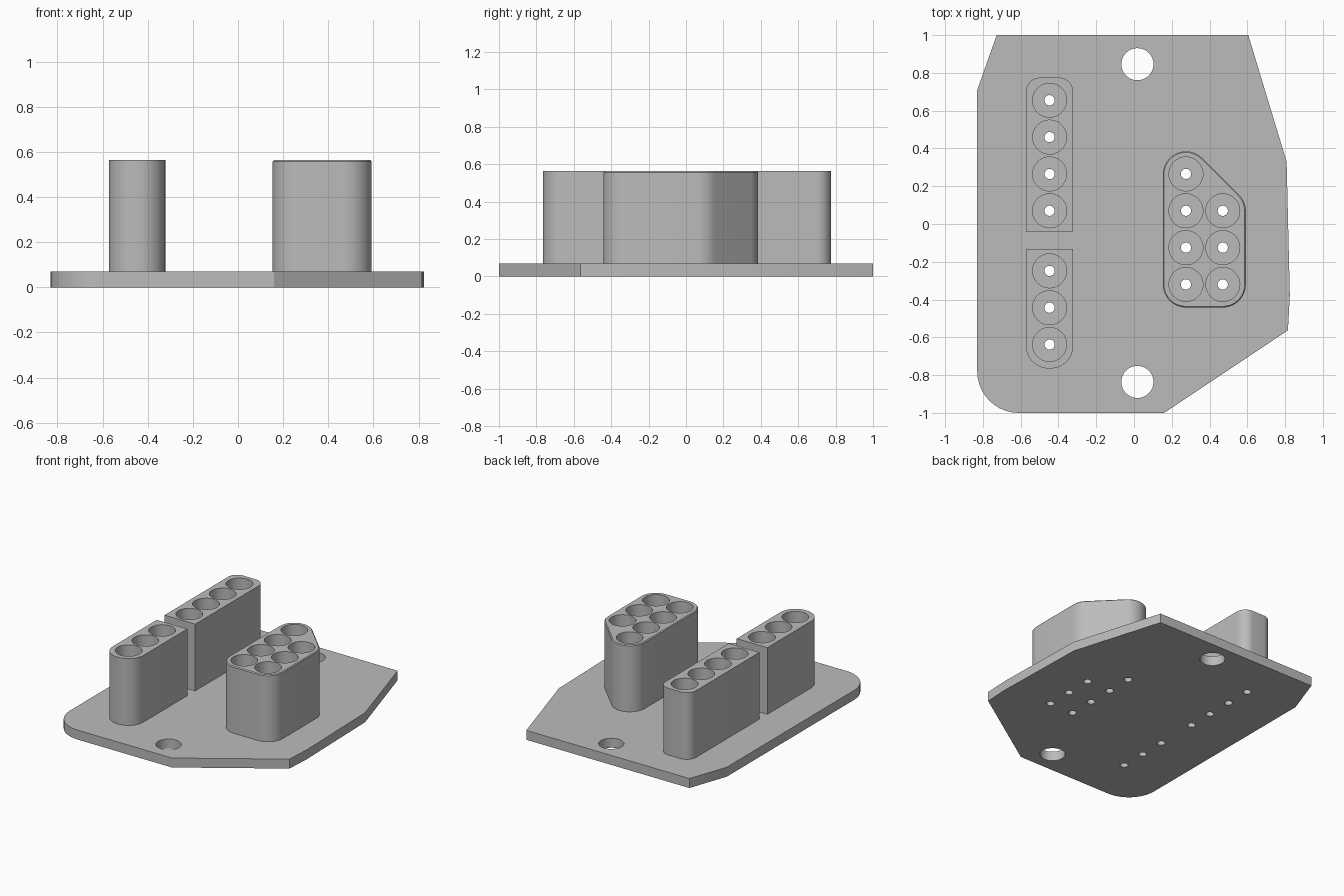
import bpy, bmesh, math
from mathutils import Vector, Matrix

cube = bpy.data.objects.get("Cube")
if cube:
    bpy.data.objects.remove(cube, do_unlink=True)

PLATE_TOP, BLOCK_TOP = 0.07, 0.563
SOCKET_R, PIN_R, MOUNT_R = 0.09, 0.027, 0.085

grey = bpy.data.materials.new("plain_grey")
grey.use_nodes = True
grey.diffuse_color = (0.5, 0.5, 0.5, 1)
grey.node_tree.nodes["Principled BSDF"].inputs["Base Color"].default_value = (0.5, 0.5, 0.5, 1)


def fillet(corners, steps=10):
    """Counter-clockwise (x, y, radius) corners to a rounded outline."""
    pts = []
    n = len(corners)
    for i, (x, y, r) in enumerate(corners):
        p = Vector((x, y))
        if r == 0:
            pts.append(p)
            continue
        a = (Vector(corners[i - 1][:2]) - p).normalized()
        b = (Vector(corners[(i + 1) % n][:2]) - p).normalized()
        half = a.angle(b) / 2
        centre = p + (a + b).normalized() * (r / math.sin(half))
        start = p + a * (r / math.tan(half)) - centre
        sweep = math.pi - 2 * half
        for k in range(steps + 1):
            pts.append(centre + Matrix.Rotation(sweep * k / steps, 2) @ start)
    return [p for i, p in enumerate(pts) if (p - pts[i - 1]).length > 0.002]


def new_object(name, bm):
    mesh = bpy.data.meshes.new(name)
    bm.to_mesh(mesh)
    bm.free()
    mesh.materials.append(grey)
    obj = bpy.data.objects.new(name, mesh)
    bpy.context.collection.objects.link(obj)
    return obj


def drilled_slab(name, corners, z0, z1, holes, chamfer=0):
    """Extrude an outline and drill round (x, y, radius) holes through it."""
    bm = bmesh.new()
    base = bm.faces.new([bm.verts.new((p.x, p.y, z0)) for p in fillet(corners)])
    top = bmesh.ops.extrude_face_region(bm, geom=[base])["geom"]
    bmesh.ops.translate(bm, vec=(0, 0, z1 - z0),
                        verts=[v for v in top if isinstance(v, bmesh.types.BMVert)])
    if chamfer:
        rim = [e for e in bm.edges if all(v.co.z > z1 - 1e-4 for v in e.verts)]
        bmesh.ops.bevel(bm, geom=rim, offset=chamfer, segments=1, affect='EDGES')
    bmesh.ops.recalc_face_normals(bm, faces=bm.faces)
    obj = new_object(name, bm)

    drill = bmesh.new()
    for x, y, r in holes:
        bmesh.ops.create_cone(drill, cap_ends=True, segments=40, radius1=r, radius2=r,
                              depth=z1 - z0 + 0.1,
                              matrix=Matrix.Translation((x, y, (z0 + z1) / 2)))
    cutter = new_object(name + "_cutter", drill)
    cutter.hide_render = True

    mod = obj.modifiers.new("holes", 'BOOLEAN')
    mod.operation, mod.solver, mod.object = 'DIFFERENCE', 'EXACT', cutter
    bpy.ops.object.select_all(action='DESELECT')
    obj.select_set(True)
    bpy.context.view_layer.objects.active = obj
    bpy.ops.object.modifier_apply(modifier=mod.name)
    bpy.data.objects.remove(cutter, do_unlink=True)
    bpy.ops.object.shade_smooth_by_angle(angle=math.radians(25))
    return obj


# Socket positions, on an even pitch
PITCH = 0.195
back_row = [(-0.447, 0.07 + PITCH * i) for i in range(4)]
front_row = [(-0.447, -0.638 + PITCH * i) for i in range(3)]
cluster = [(0.275, -0.32 + PITCH * i) for i in range(4)]
cluster += [(0.47, -0.32 + PITCH * i) for i in range(3)]

# Base plate with mounting holes and pin holes
plate = [(-0.83, -1, 0.22), (0.16, -1, 0), (0.815, -0.563, 0), (0.825, -0.376, 0),
         (0.808, 0.33, 0), (0.605, 1, 0), (-0.727, 1, 0), (-0.83, 0.71, 0)]
pins = [(x, y, PIN_R) for x, y in back_row + front_row + cluster]
mounts = [(0.018, 0.846, MOUNT_R), (0.018, -0.836, MOUNT_R)]
drilled_slab("base_plate", plate, 0, PLATE_TOP, pins + mounts)

# Socket blocks: two single rows and one double row with a slanted corner
L, R = -0.572, -0.322
blocks = {
    "back_socket_row": (back_row, 0, [
        (L, -0.04, 0), (R, -0.04, 0), (R, 0.775, 0.075), (L, 0.775, 0.075)]),
    "front_socket_row": (front_row, 0, [
        (L, -0.765, 0.12), (R, -0.765, 0.12), (R, -0.132, 0), (L, -0.132, 0)]),
    "socket_cluster": (cluster, 0.006, [
        (0.153, -0.442, 0.122), (0.592, -0.442, 0.122), (0.592, 0.118, 0.122),
        (0.325, 0.385, 0.122), (0.153, 0.385, 0.122)]),
}
for name, (sockets, chamfer, outline) in blocks.items():
    drilled_slab(name, outline, PLATE_TOP, BLOCK_TOP,
                 [(x, y, SOCKET_R) for x, y in sockets], chamfer)
